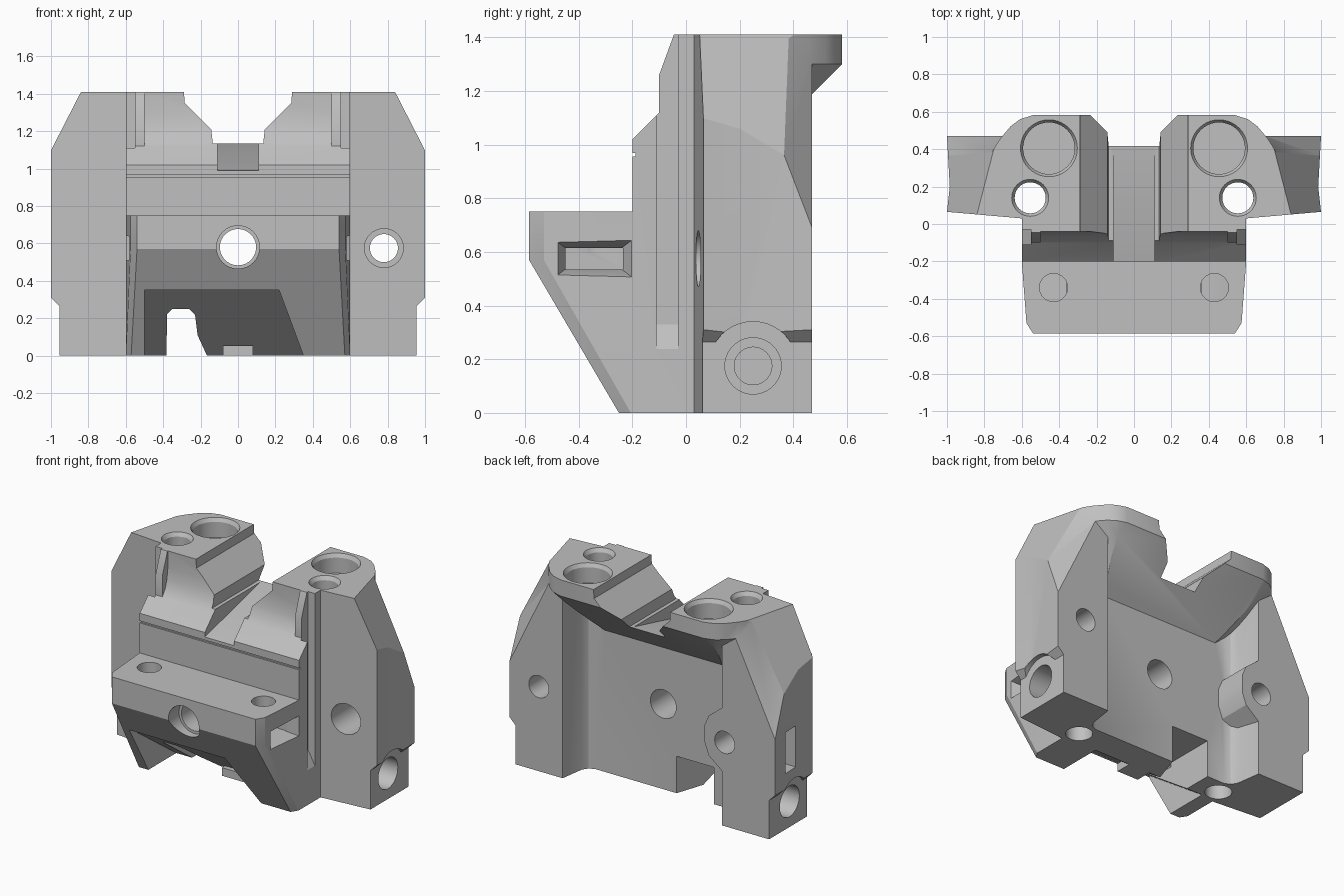
import bpy, bmesh, math
from mathutils import Vector

cube = bpy.data.objects.get("Cube")
if cube:
    bpy.data.objects.remove(cube, do_unlink=True)

grey = bpy.data.materials.new("machined grey")
grey.use_nodes = True
grey.diffuse_color = (0.53, 0.53, 0.53, 1)
grey.node_tree.nodes["Principled BSDF"].inputs["Base Color"].default_value = (0.53, 0.53, 0.53, 1)


def make(name, bm):
    bmesh.ops.recalc_face_normals(bm, faces=bm.faces)
    mesh = bpy.data.meshes.new(name)
    bm.to_mesh(mesh)
    bm.free()
    mesh.materials.append(grey)
    obj = bpy.data.objects.new(name, mesh)
    bpy.context.collection.objects.link(obj)
    return obj


def slice_off(bm, a, b, c):
    """Cut with the plane through three points, keeping the side holding the model's middle."""
    a, b, c = Vector(a), Vector(b), Vector(c)
    normal = (b - a).cross(c - a).normalized()
    if normal.dot(Vector((0, 0, 0.6)) - a) > 0:
        normal = -normal
    geom = bm.verts[:] + bm.edges[:] + bm.faces[:]
    cut = bmesh.ops.bisect_plane(bm, geom=geom, plane_co=a, plane_no=normal, clear_outer=True)
    edges = [e for e in cut["geom_cut"] if isinstance(e, bmesh.types.BMEdge)]
    bmesh.ops.holes_fill(bm, edges=edges)


def loft(name, axis, low, high, lo, hi, slices=()):
    """Join two outlines along an axis; outline coordinates are the other two axes in order."""
    place = {"x": lambda p, t: (t, p[0], p[1]), "y": lambda p, t: (p[0], t, p[1]),
             "z": lambda p, t: (p[0], p[1], t)}[axis]
    bm = bmesh.new()
    ends = [[bm.verts.new(place(p, t)) for p in pts] for pts, t in ((low, lo), (high, hi))]
    n = len(low)
    for ring in ends:
        bm.faces.new(ring)
    for i in range(n):
        j = (i + 1) % n
        bm.faces.new((ends[0][i], ends[0][j], ends[1][j], ends[1][i]))
    for plane in slices:
        slice_off(bm, *plane)
    return make(name, bm)


def prism(name, axis, pts, lo, hi, slices=()):
    return loft(name, axis, pts, pts, lo, hi, slices)


def rect(a, b):
    return [(a[0], b[0]), (a[1], b[0]), (a[1], b[1]), (a[0], b[1])]


def circle(centre, r):
    return [(centre[0] + r * math.cos(k * math.tau / 40),
             centre[1] + r * math.sin(k * math.tau / 40)) for k in range(40)]


def rod(name, axis, centre, r, lo, hi):
    return prism(name, axis, circle(centre, r), lo, hi)


def cone(name, axis, centre, r_lo, r_hi, lo, hi):
    return loft(name, axis, circle(centre, r_lo), circle(centre, r_hi), lo, hi)


def flip(plane):
    return [(-x, y, z) for x, y, z in plane]


def both(planes):
    return planes + [flip(p) for p in planes]


def combine(target, tool, mode):
    mod = target.modifiers.new("join", "BOOLEAN")
    mod.operation, mod.solver, mod.object = mode, "EXACT", tool
    bpy.context.view_layer.update()
    graph = bpy.context.evaluated_depsgraph_get()
    mesh = bpy.data.meshes.new_from_object(target.evaluated_get(graph))
    target.modifiers.clear()
    target.data = mesh
    bpy.data.objects.remove(tool, do_unlink=True)


# Central body with front shelf, chamfered at its front corners
taper = [(0.6, -0.2, 0), (0.575, -0.53, 0), (0.575, -0.53, 1)]
corner = [(0.575, -0.53, 0), (0.54, -0.585, 0), (0.54, -0.585, 1)]
skirt = [(0.575, -0.53, 0.57), (0.6, -0.205, 0), (0.54, -0.585, 0.57)]
profile = [(0.245, 0), (-0.25, 0), (-0.585, 0.57), (-0.585, 0.75), (-0.2, 0.75), (-0.2, 1.02),
           (-0.1, 1.12), (-0.07, 1.16), (-0.05, 1.22), (-0.04, 1.3), (-0.04, 1.41), (0.245, 1.41)]
housing = prism("housing", "x", profile, -0.6, 0.6, both([taper, corner, skirt]))

# Side wings with sloping shoulders
shoulder = [(1, 0.06, 1.1), (1, 0.365, 0.95), (0.84, 0.05, 1.41)]
back_corner = [(1, 0.365, 0.95), (1, 0.47, 0.69), (0.77, 0.37, 1.41)]
plan = [(0.5, 0.03), (0.6, 0.03), (1, 0.065), (0.985, 0.2), (1, 0.47), (0.6, 0.47),
        (0.575, 0.3), (0.55, 0.262), (0.5, 0.24)]
for s in (1, -1):
    cuts = [shoulder, back_corner]
    wing = prism("wing", "z", [(s * x, y) for x, y in plan], 0, 1.41,
                 cuts if s > 0 else [flip(p) for p in cuts])
    combine(housing, wing, "UNION")
    # Slim upright rib beside each tower
    rib = prism("rib", "x", [(0, 1.05), (-0.1, 1.05), (-0.1, 1.26), (-0.045, 1.41), (0, 1.41)],
                s * 0.5, s * 0.55)
    combine(housing, rib, "UNION")

# Rear overhang with rounded plan corners and a conical underside below them
rim = [(0.77, 0.37), (0.715, 0.457), (0.66, 0.522), (0.61, 0.56), (0.54, 0.582)]
rounding = []
for a, b in zip(rim, rim[1:]):
    rounding.append([(*a, 1.3), (*b, 1.3), (*b, 2)])
    rounding.append([(*a, 1.3), (*b, 1.3), (0.6 * a[0], 0.6 * a[1], 0.97)])
overhang = prism("overhang", "x", [(0.2, 0.92), (0.582, 1.3), (0.582, 1.41), (0.2, 1.41)],
                 -0.77, 0.77, both([shoulder] + rounding))
combine(housing, overhang, "UNION")

# Boss around the right rear hole
boss = [(-0.65, 0.82), (-0.6, 0.8), (-0.5, 0.72), (-0.47, 0.65), (-0.47, 0.53), (-0.5, 0.45),
        (-0.6, 0.37), (-0.65, 0.35)]
combine(housing, prism("boss", "y", boss, 0.2, 0.47), "UNION")


def cut(tool):
    combine(housing, tool, "DIFFERENCE")


# Top notch and its rising trough
v = [(0.295, 1.5), (0.285, 1.35), (0.143, 1.21), (0.135, 1.135)]
cut(prism("notch", "y", v + [(-x, z) for x, z in reversed(v)], -0.3, 0.7))
cut(prism("trough", "x", [(-0.3, 0.965), (0.4, 1.135), (0.4, 1.3), (-0.3, 1.3)], -0.11, 0.11))

# Underside recess, slot widening to the rear, and front groove
cut(prism("recess", "x", [(-0.7, 0.35), (-0.44, 0.35), (0.05, 0), (0.05, -0.1), (-0.7, -0.1)],
          -0.5, 0.36, [[(0.22, 0, 0.35), (0.35, 0, 0), (0.22, 1, 0.35)]]))
cut(prism("slot", "y", [(-0.38, -0.1), (-0.38, 0.22), (-0.35, 0.25), (-0.26, 0.25),
                        (-0.23, 0.22), (-0.19, -0.1)], -0.8, 0.8))
cut(prism("slot_rear", "z", [(-0.381, -0.1), (-0.215, -0.1), (-0.1, 0.25), (-0.1, 0.4),
                             (-0.381, 0.4)], -0.1, 0.251))
cut(prism("groove", "z", rect((-0.7, 0.7), (-0.3, -0.188)), 0.955, 0.968))

# Features repeated on both sides
for s in (1, -1):
    foot = [(0.955, -0.1), (0.955, 0.265), (1.01, 0.32), (1.1, 0.32), (1.1, -0.1)]
    cut(prism("foot_step", "y", [(s * x, z) for x, z in foot], -0.1, 0.6))
    cut(rod("foot_arch", "x", (0.25, 0.175), 0.165, s * 0.955, s * 1.1))
    cut(rod("foot_bore", "x", (0.25, 0.175), 0.105, s * 0.72, s * 1.1))
    cut(rod("foot_bore_inner", "x", (0.25, 0.175), 0.07, s * 0.66, s * 0.8))
    cut(rod("top_bore", "z", (s * 0.455, 0.405), 0.138, 1.28, 1.5))
    cut(cone("top_bore_rim", "z", (s * 0.455, 0.405), 0.138, 0.155, 1.385, 1.415))
    cut(rod("bolt_hole", "z", (s * 0.555, 0.14), 0.083, -0.1, 1.5))
    cut(cone("bolt_rim", "z", (s * 0.555, 0.14), 0.083, 0.102, 1.385, 1.415))
    cut(rod("shelf_hole", "z", (s * 0.43, -0.34), 0.075, 0.6, 0.9))
    cut(loft("shelf_window", "x", rect((-0.45, -0.24), (0.535, 0.615)),
             rect((-0.49, -0.2), (0.505, 0.645)), s * 0.52, s * 0.605))
    cut(prism("shelf_pocket", "x", rect((-0.45, -0.235), (0.535, 0.615)), s * 0.36, s * 0.57))
    channel = [(0.55, 1.5), (0.55, 0.33), (0.61, 0.22), (0.61, 1.5)]
    cut(prism("side_groove", "y", [(s * x, z) for x, z in channel], -0.11, -0.03))

# Centre hole, wing holes and the right side pocket
cut(rod("centre_hole", "y", (0, 0.58), 0.097, -0.8, 0.6))
cut(rod("centre_rim", "y", (0, 0.58), 0.115, -0.8, -0.47))
cut(rod("wing_hole", "y", (0.78, 0.575), 0.075, -0.1, 0.6))
cut(rod("wing_bore", "y", (0.78, 0.575), 0.104, -0.1, 0.3))
cut(rod("rear_hole", "y", (-0.62, 0.57), 0.075, 0.28, 0.6))
cut(prism("side_pocket", "z", rect((-1.1, -0.88), (0.23, 0.35)), 0.41, 0.69))

# Small tab under the recess
tab = prism("bottom_tab", "z", rect((-0.08, 0.08), (-0.06, 0.08)), 0, 0.055)

for obj in (housing, tab):
    bpy.ops.object.select_all(action="DESELECT")
    obj.select_set(True)
    bpy.context.view_layer.objects.active = obj
    bpy.ops.object.shade_smooth_by_angle(angle=math.radians(25))
